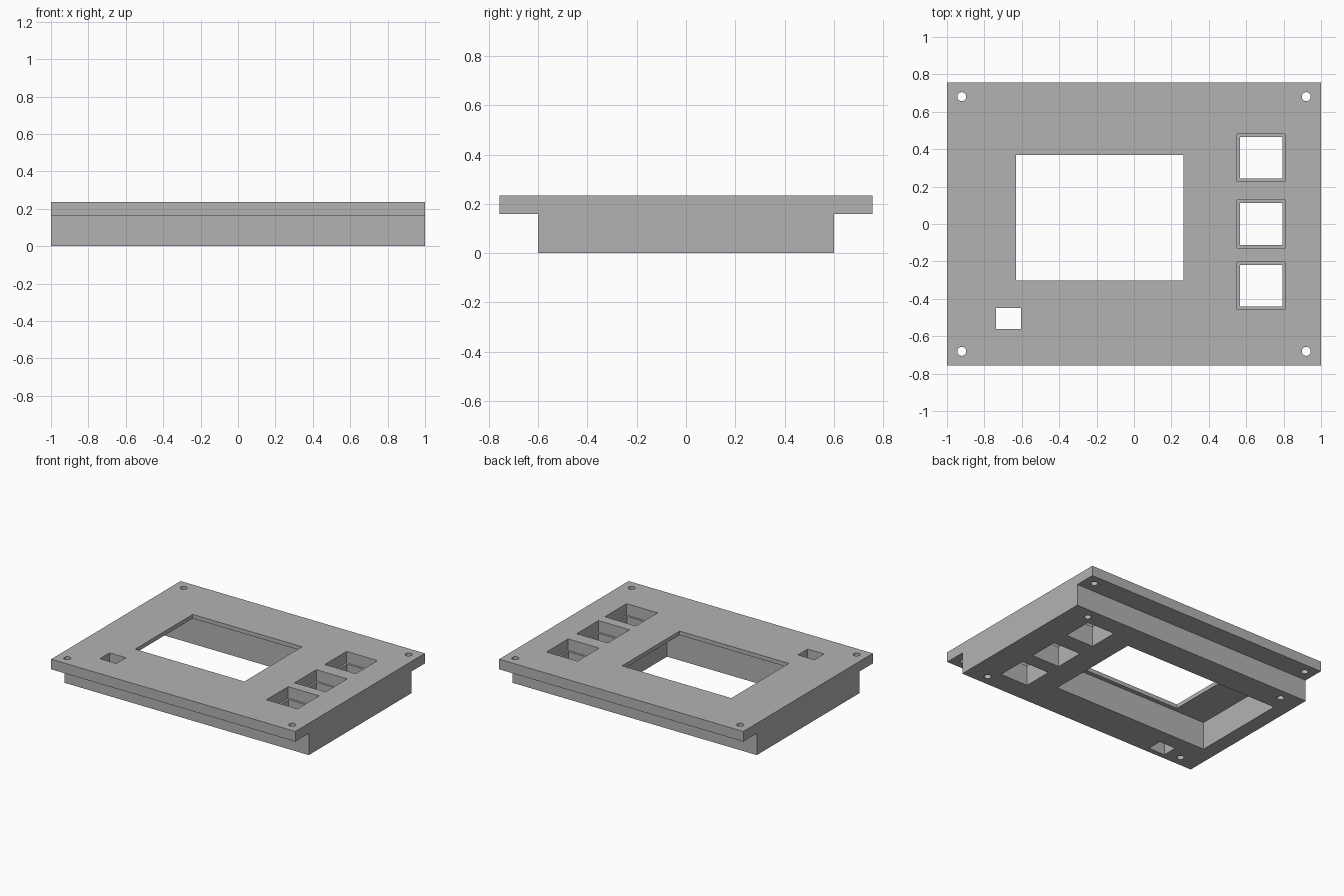
import bpy, bmesh
from mathutils import Matrix

cube = bpy.data.objects.get("Cube")
if cube:
    bpy.data.objects.remove(cube, do_unlink=True)

TOP, FLANGE_Z = 0.235, 0.16
HALF_X, FLANGE_Y, BODY_Y = 1.0, 0.757, 0.6

grey = bpy.data.materials.new("plain grey")
grey.use_nodes = True
colour = (0.45, 0.45, 0.45, 1)
grey.diffuse_color = colour
grey.node_tree.nodes["Principled BSDF"].inputs["Base Color"].default_value = colour


def add_object(name, bm):
    bmesh.ops.recalc_face_normals(bm, faces=bm.faces)
    mesh = bpy.data.meshes.new(name)
    bm.to_mesh(mesh)
    bm.free()
    obj = bpy.data.objects.new(name, mesh)
    bpy.context.collection.objects.link(obj)
    mesh.materials.append(grey)
    return obj


def cut(cutter):
    """Subtract a cutter from the panel and discard it."""
    mod = panel.modifiers.new(cutter.name, "BOOLEAN")
    mod.operation, mod.solver, mod.object = "DIFFERENCE", "EXACT", cutter
    bpy.context.view_layer.objects.active = panel
    bpy.ops.object.modifier_apply(modifier=mod.name)
    bpy.data.objects.remove(cutter, do_unlink=True)


def cut_box(name, x0, x1, y0, y1, z0=-0.1, z1=0.4):
    bm = bmesh.new()
    place = Matrix.Translation(((x0 + x1) / 2, (y0 + y1) / 2, (z0 + z1) / 2))
    size = Matrix.Diagonal((x1 - x0, y1 - y0, z1 - z0, 1))
    bmesh.ops.create_cube(bm, size=1, matrix=place @ size)
    cut(add_object(name, bm))


def cut_hole(name, x, y, radius, z0, z1):
    bm = bmesh.new()
    bmesh.ops.create_cone(bm, cap_ends=True, segments=32, radius1=radius,
                          radius2=radius, depth=z1 - z0,
                          matrix=Matrix.Translation((x, y, (z0 + z1) / 2)))
    cut(add_object(name, bm))


# Panel: T-shaped section extruded along x
half = [(BODY_Y, 0), (BODY_Y, FLANGE_Z), (FLANGE_Y, FLANGE_Z), (FLANGE_Y, TOP)]
section = half + [(-y, z) for y, z in reversed(half)]
bm = bmesh.new()
face = bm.faces.new([bm.verts.new((-HALF_X, y, z)) for y, z in section])
sweep = bmesh.ops.extrude_face_region(bm, geom=[face], use_keep_orig=True)
bmesh.ops.translate(bm, vec=(2 * HALF_X, 0, 0),
                    verts=[v for v in sweep["geom"] if isinstance(v, bmesh.types.BMVert)])
panel = add_object("panel", bm)

# Display pocket from below and its smaller window
cut_box("display_pocket", -0.89, 0.39, -0.335, 0.40, z1=0.205)
cut_box("display_window", -0.63, 0.265, -0.303, 0.37)

# Three stepped button openings
for y in (0.354, 0, -0.329):
    cut_box("button_recess", 0.552, 0.806, y - 0.127, y + 0.127, z0=TOP - 0.085)
    cut_box("button_opening", 0.567, 0.793, y - 0.111, y + 0.111)

# Small square opening
cut_box("small_opening", -0.737, -0.603, -0.562, -0.449)

# Flange screw holes and blind holes underneath
for sx in (-1, 1):
    for sy in (-1, 1):
        cut_hole("flange_hole", sx * 0.921, sy * 0.681, 0.024, 0.1, 0.4)
        cut_hole("blind_hole", sx * 0.844, sy * 0.522, 0.024, -0.1, 0.1)
